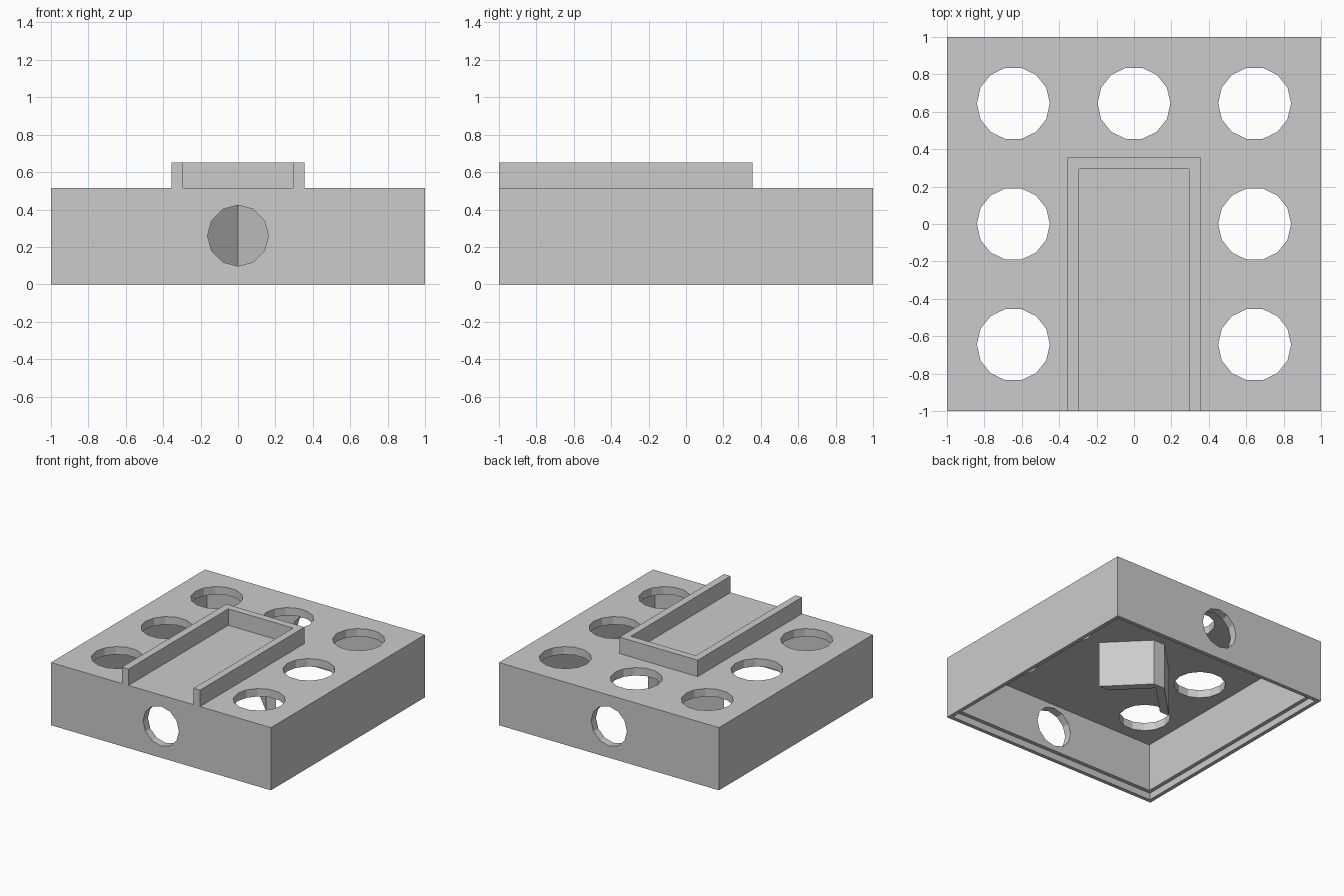
import bpy
import bmesh
import math
from mathutils import Matrix

if "Cube" in bpy.data.objects:
    bpy.data.objects.remove(bpy.data.objects["Cube"], do_unlink=True)

TOP, CEILING, WALL = 0.515, 0.45, 0.063

grey = bpy.data.materials.new("light grey")
grey.use_nodes = True
grey.diffuse_color = (0.6, 0.6, 0.6, 1)
grey.node_tree.nodes["Principled BSDF"].inputs["Base Color"].default_value = (0.6, 0.6, 0.6, 1)


def finish(name, bm):
    bmesh.ops.recalc_face_normals(bm, faces=bm.faces)
    mesh = bpy.data.meshes.new(name)
    bm.to_mesh(mesh)
    bm.free()
    mesh.materials.append(grey)
    obj = bpy.data.objects.new(name, mesh)
    bpy.context.collection.objects.link(obj)
    return obj


def prism(name, outline, z0, z1):
    """Extrude a flat outline from z0 up to z1."""
    bm = bmesh.new()
    base = bm.faces.new([bm.verts.new((x, y, z0)) for x, y in outline])
    new = bmesh.ops.extrude_face_region(bm, geom=[base])["geom"]
    verts = [v for v in new if isinstance(v, bmesh.types.BMVert)]
    bmesh.ops.translate(bm, verts=verts, vec=(0, 0, z1 - z0))
    return finish(name, bm)


def block(name, half, z0, z1):
    return prism(name, [(-half, -half), (half, -half), (half, half), (-half, half)], z0, z1)


def round_cutter(name, sides, radius, height, centre):
    """Upright polygonal cylinder with a vertex on +x."""
    ring = [(centre[0] + radius * math.cos(math.tau * i / sides),
             centre[1] + radius * math.sin(math.tau * i / sides)) for i in range(sides)]
    return prism(name, ring, -height / 2, height / 2)


def cut(target, cutter):
    cutter.hide_render = True
    mod = target.modifiers.new("cut", 'BOOLEAN')
    mod.operation = 'DIFFERENCE'
    mod.solver = 'EXACT'
    mod.object = cutter
    bpy.context.view_layer.objects.active = target
    bpy.ops.object.modifier_apply(modifier=mod.name)
    bpy.data.objects.remove(cutter, do_unlink=True)


def mirrored(half):
    """Close a right-hand outline with its left-hand mirror image."""
    return half + [(-x, y) for x, y in reversed(half) if x]


# Hollow body with a stepped rim around the open underside
body = block("body", 1, 0, TOP)
cut(body, block("cavity", 1 - WALL, -0.1, CEILING))
cut(body, block("rim_step", 1 - WALL / 2, -0.1, 0.055))

# Seven round holes through the top, none under the tray
for x in (-0.645, 0, 0.645):
    for y in (-0.645, 0, 0.645):
        if x or y > 0:
            cut(body, round_cutter("top_hole", 14, 0.195, 2, (x, y)))

# One hole straight through the front and back walls
bore = round_cutter("wall_hole", 12, 0.163, 3, (0, 0))
bore.data.transform(Matrix.Translation((0, 0, 0.26)) @ Matrix.Rotation(math.pi / 2, 4, 'X'))
cut(body, bore)

# Raised U-shaped tray wall, open at the front
prism("tray_wall", mirrored([(0.295, -1), (0.355, -1), (0.355, 0.355)])[:3]
      + [(-0.355, 0.355), (-0.355, -1), (-0.295, -1), (-0.295, 0.295), (0.295, 0.295)],
      TOP, 0.65)

# V-shaped rib hanging from the ceiling, its point toward the back
prism("inner_rib", mirrored([(0, 0.255), (0.255, 0), (0.345, 0), (0.05, 0.295)]), 0.07, CEILING)
